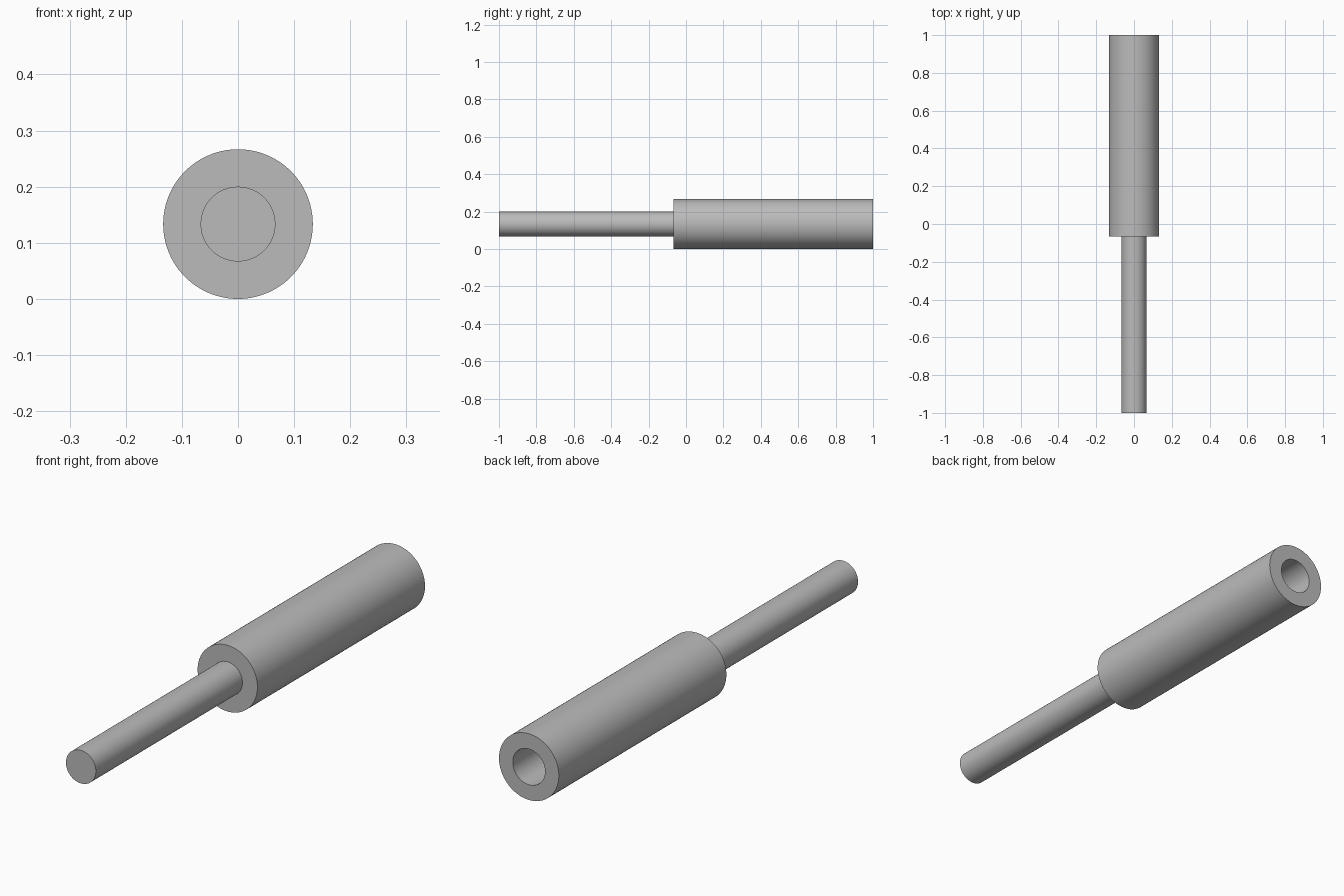
import bpy, bmesh, math
from mathutils import Vector

cube = bpy.data.objects.get("Cube")
if cube:
    bpy.data.objects.remove(cube, do_unlink=True)

UNIT = 1 / 15          # radius of the pin
AXIS_Z = 2 * UNIT      # height of the common axis
SEGMENTS = 96

grey = bpy.data.materials.new("plain grey")
grey.use_nodes = True
colour = (0.5, 0.5, 0.5, 1)
grey.diffuse_color = colour
grey.node_tree.nodes["Principled BSDF"].inputs["Base Color"].default_value = colour


def lathe(name, profile):
    """Spin a (radius, y) profile about the long axis into a closed solid."""
    bm = bmesh.new()
    verts = [bm.verts.new((r, y, AXIS_Z)) for r, y in profile]
    edges = [bm.edges.new(pair) for pair in zip(verts, verts[1:])]
    bmesh.ops.spin(bm, geom=verts + edges, cent=Vector((0, 0, AXIS_Z)),
                   axis=Vector((0, 1, 0)), angle=math.tau, steps=SEGMENTS)
    bmesh.ops.remove_doubles(bm, verts=bm.verts[:], dist=0.0001)
    bmesh.ops.recalc_face_normals(bm, faces=bm.faces[:])
    mesh = bpy.data.meshes.new(name)
    bm.to_mesh(mesh)
    bm.free()
    mesh.materials.append(grey)
    obj = bpy.data.objects.new(name, mesh)
    bpy.context.collection.objects.link(obj)
    bpy.ops.object.select_all(action='DESELECT')
    obj.select_set(True)
    bpy.context.view_layer.objects.active = obj
    bpy.ops.object.shade_smooth_by_angle(angle=math.radians(30))
    return obj


# Thick sleeve with a blind socket bored into its back end
front, back = -UNIT, 1.0
socket_r, socket_end = 1.08 * UNIT, UNIT
lathe("socket_sleeve", [(0, front), (2 * UNIT, front), (2 * UNIT, back),
                        (socket_r, back), (socket_r, socket_end), (0, socket_end)])

# Slim pin projecting from the front, seated slightly inside the sleeve
seat = front + 0.03
lathe("front_pin", [(0, -1), (UNIT, -1), (UNIT, seat), (0, seat)])
